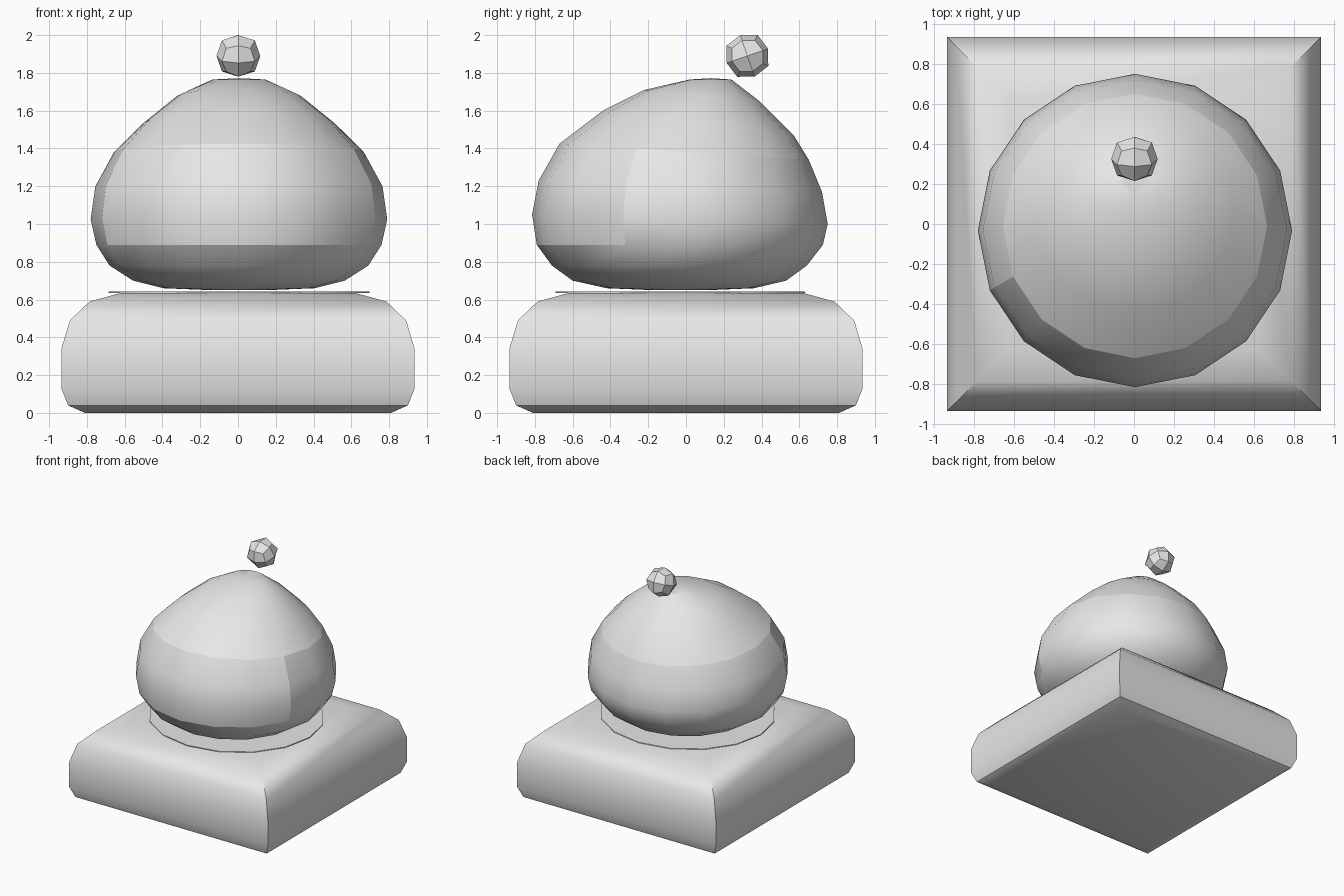
import bpy, bmesh, math

if "Cube" in bpy.data.objects:
    bpy.data.objects.remove(bpy.data.objects["Cube"])

grey = bpy.data.materials.new("plain grey")
grey.diffuse_color = (0.8, 0.8, 0.8, 1)
grey.use_nodes = True
grey.node_tree.nodes["Principled BSDF"].inputs["Base Color"].default_value = grey.diffuse_color
SIDES = 16


def finish(name, bm, smooth=True):
    bmesh.ops.recalc_face_normals(bm, faces=bm.faces)
    mesh = bpy.data.meshes.new(name)
    bm.to_mesh(mesh)
    bm.free()
    mesh.materials.append(grey)
    obj = bpy.data.objects.new(name, mesh)
    bpy.context.collection.objects.link(obj)
    if smooth:
        bpy.ops.object.select_all(action='DESELECT')
        obj.select_set(True)
        bpy.context.view_layer.objects.active = obj
        bpy.ops.object.shade_smooth_by_angle(angle=math.radians(32))
    return obj


def loft(bm, rings):
    """Bridge successive rings of points with quads."""
    loops = [[bm.verts.new(p) for p in ring] for ring in rings]
    for a, b in zip(loops, loops[1:]):
        n = len(a)
        for i in range(n):
            j = (i + 1) % n
            bm.faces.new((a[i], a[j], b[j], b[i]))
    return loops


# Square cushion-like base
profile = [(0.81, 0), (0.90, 0.04), (0.935, 0.13), (0.935, 0.34),
           (0.89, 0.49), (0.785, 0.59), (0.62, 0.635)]
bm = bmesh.new()
loops = loft(bm, [[(sx * r, sy * r, z) for sx, sy in
                   ((-1, -1), (1, -1), (1, 1), (-1, 1))] for r, z in profile])
bm.faces.new(loops[0])
bm.faces.new(loops[-1])
finish("base", bm)

# Thin round plate under the body
bm = bmesh.new()
disc = [[(0.005 + 0.69 * math.cos(2 * math.pi * i / SIDES),
          -0.03 + 0.66 * math.sin(2 * math.pi * i / SIDES), z)
         for i in range(SIDES)] for z in (0.636, 0.642)]
loops = loft(bm, disc)
bm.faces.new(loops[0])
bm.faces.new(loops[-1])
finish("round_plate", bm)

# Leaning dome body: front z, back z, front y, back y, half width
sections = [(0.65, 0.65, -0.18, 0.12, 0.15), (0.66, 0.66, -0.42, 0.36, 0.40),
            (0.70, 0.70, -0.60, 0.53, 0.56), (0.78, 0.78, -0.71, 0.64, 0.685),
            (0.89, 0.89, -0.79, 0.725, 0.755), (1.05, 1.00, -0.815, 0.75, 0.785),
            (1.23, 1.17, -0.78, 0.72, 0.76), (1.425, 1.34, -0.67, 0.65, 0.66),
            (1.60, 1.47, -0.44, 0.57, 0.505), (1.71, 1.65, -0.22, 0.39, 0.325),
            (1.765, 1.765, 0.02, 0.24, 0.14)]
rings = []
for zf, zb, yf, yb, rx in sections:
    ring = []
    for i in range(SIDES):
        a = 2 * math.pi * i / SIDES
        t = (1 + math.sin(a)) / 2
        ring.append((0.005 + rx * math.cos(a), yf + (yb - yf) * t, zf + (zb - zf) * t))
    rings.append(ring)
bm = bmesh.new()
loops = loft(bm, rings)
bm.faces.new(loops[0])
tip = bm.verts.new((0.005, 0.13, 1.772))
for i in range(SIDES):
    bm.faces.new((loops[-1][i], loops[-1][(i + 1) % SIDES], tip))


def crease(a, b):
    bm.edges.get((a, b)).smooth = False


# Crisp seams round the cap and the front panel
seams = []
for i in range(SIDES):
    seams.append((loops[7][i], loops[7][(i + 1) % SIDES]))
for i in range(9, 15):
    seams.append((loops[4][i], loops[4][i + 1]))
for k in range(4, 7):
    for i in (9, 15):
        seams.append((loops[k][i], loops[k + 1][i]))
bm.edges.ensure_lookup_table()
bmesh.ops.split_edges(bm, edges=[bm.edges.get(s) for s in seams])
finish("body", bm)

# Faceted ball floating above the back of the cap
bm = bmesh.new()
R, tilt = 0.116, math.radians(19)
bmesh.ops.create_cube(bm, size=2)
bmesh.ops.subdivide_edges(bm, edges=bm.edges[:], cuts=1, use_grid_fill=True)
for v in bm.verts:
    k = {1: 1.0, 2: 0.75, 3: 5 / 9}[sum(abs(c) > 0.5 for c in v.co)]
    x, y, z = v.co * k * R
    v.co = (0.002 + x,
            0.325 + y * math.cos(tilt) - z * math.sin(tilt),
            1.89 + y * math.sin(tilt) + z * math.cos(tilt))
finish("knob", bm, smooth=False)
